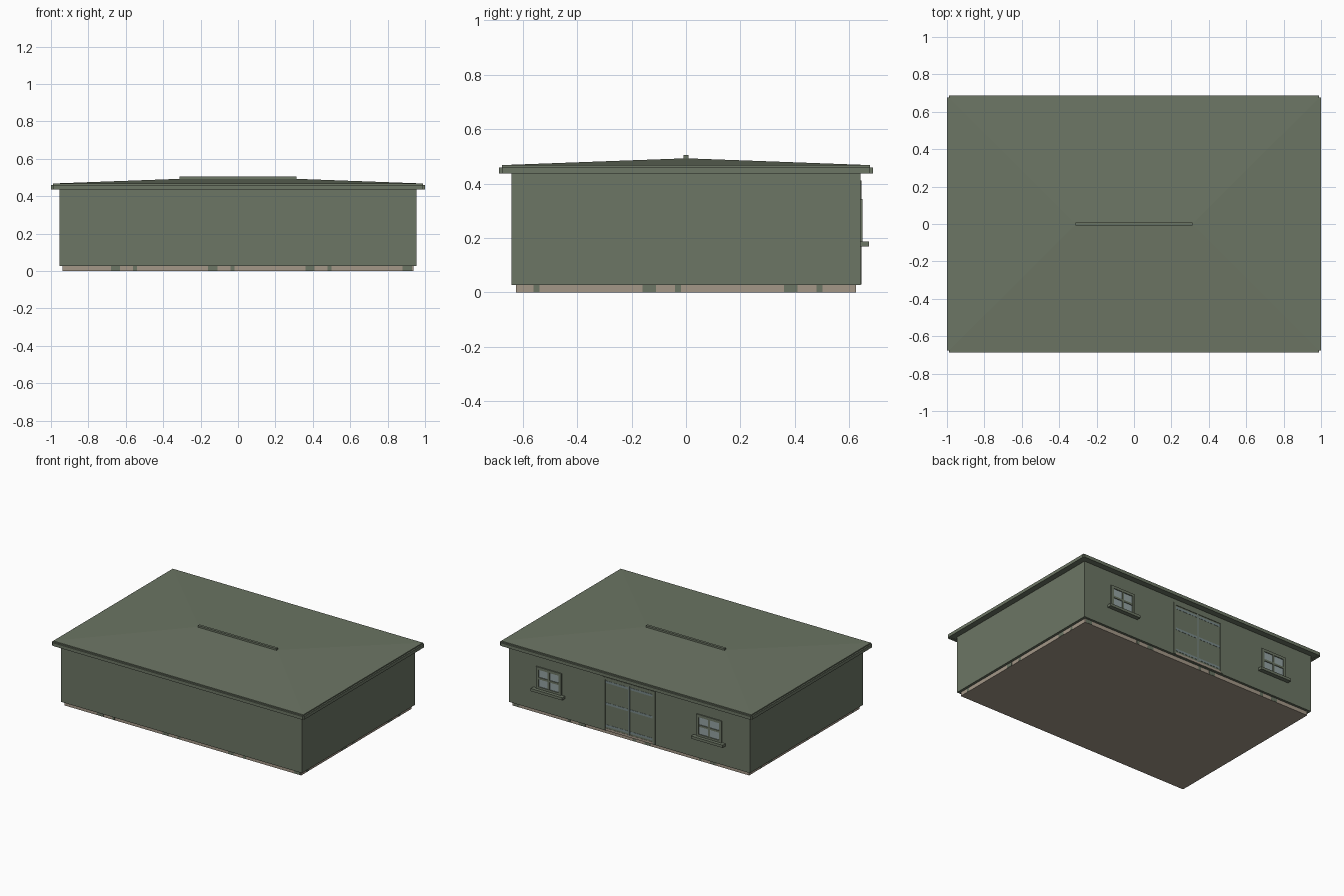
import bpy, bmesh

if "Cube" in bpy.data.objects:
    bpy.data.objects.remove(bpy.data.objects["Cube"])


def material(name, rgb):
    m = bpy.data.materials.new(name)
    m.diffuse_color = (*rgb, 1)
    m.use_nodes = True
    m.node_tree.nodes["Principled BSDF"].inputs["Base Color"].default_value = m.diffuse_color
    return m


GREEN = material("olive green", (0.150, 0.180, 0.128))
TAN = material("stone tan", (0.37, 0.31, 0.245))
GLASS = material("pale glass", (0.30, 0.37, 0.37))
STEEL = material("blue grey steel", (0.19, 0.25, 0.25))


def finish(name, bm, mat):
    bmesh.ops.recalc_face_normals(bm, faces=bm.faces)
    me = bpy.data.meshes.new(name)
    bm.to_mesh(me)
    bm.free()
    me.materials.append(mat)
    ob = bpy.data.objects.new(name, me)
    bpy.context.collection.objects.link(ob)
    return ob


def box(name, x0, x1, y0, y1, z0, z1, mat):
    bm = bmesh.new()
    bmesh.ops.create_cube(bm, size=1)
    for v in bm.verts:
        v.co = (x0 if v.co.x < 0 else x1, y0 if v.co.y < 0 else y1, z0 if v.co.z < 0 else z1)
    return finish(name, bm, mat)


# Foundation and walls
box("foundation", -0.937, 0.937, -0.624, 0.624, 0, 0.03, TAN)
box("walls", -0.955, 0.955, -0.641, 0.641, 0.028, 0.442, GREEN)

# Green patches in the foundation band, on all four sides
for base, w in ((-0.655, 0.05), (-0.55, 0.022)):
    for k in range(4):
        c = base + 0.52 * k
        if abs(c) + w / 2 < 0.937:
            for s in (-1, 1):
                y = sorted((s * 0.62, s * 0.6255))
                box("foundation_patch", c - w / 2, c + w / 2, *y, 0.001, 0.029, GREEN)
        if abs(c) + w / 2 < 0.62:
            for s in (-1, 1):
                x = sorted((s * 0.93, s * 0.9385))
                box("foundation_patch", *x, c - w / 2, c + w / 2, 0.001, 0.029, GREEN)

# Low hipped roof with a vertical edge
bm = bmesh.new()
rings = [[bm.verts.new((sx * 0.99, sy * 0.676, z)) for sx, sy in
          ((-1, -1), (1, -1), (1, 1), (-1, 1))] for z in (0.44, 0.468)]
lo, hi = rings
left, right = (bm.verts.new((x, 0, 0.493)) for x in (-0.31, 0.31))
bm.faces.new(lo)
for i in range(4):
    j = (i + 1) % 4
    bm.faces.new((lo[i], lo[j], hi[j], hi[i]))
bm.faces.new((hi[0], hi[1], right, left))
bm.faces.new((hi[1], hi[2], right))
bm.faces.new((hi[2], hi[3], left, right))
bm.faces.new((hi[3], hi[0], left))
finish("hip_roof", bm, GREEN)

# Ridge cap and fascia boards
box("ridge_cap", -0.312, 0.312, -0.009, 0.009, 0.485, 0.505, GREEN)
for s in (-1, 1):
    box("long_fascia", -0.99, 0.99, *sorted((s * 0.67, s * 0.687)), 0.437, 0.46, GREEN)
    box("short_fascia", *sorted((s * 0.982, s * 1.0)), -0.676, 0.676, 0.437, 0.46, GREEN)

# Back wall windows: glass, frame, crossbars, sill
Y = 0.64
for c in (-0.635, 0.635):
    box("window_glass", c - 0.09, c + 0.09, Y, 0.643, 0.187, 0.333, GLASS)
    for s in (-1, 1):
        box("window_jamb", *sorted((c + s * 0.08, c + s * 0.1)), Y, 0.649, 0.185, 0.343, GREEN)
    box("window_head", c - 0.1, c + 0.1, Y, 0.649, 0.324, 0.343, GREEN)
    box("window_bottom_rail", c - 0.1, c + 0.1, Y, 0.649, 0.185, 0.202, GREEN)
    box("window_mullion", c - 0.007, c + 0.007, Y, 0.648, 0.187, 0.34, GREEN)
    box("window_crossbar", c - 0.09, c + 0.09, Y, 0.648, 0.256, 0.27, GREEN)
    box("window_sill", c - 0.125, c + 0.125, Y, 0.672, 0.168, 0.187, GREEN)

# Double door: leaves, frame, steel bands and threshold
for s in (-1, 1):
    box("door_leaf", *sorted((s * 0.003, s * 0.19)), Y, 0.6425, 0.03, 0.4, GREEN)
    box("door_jamb", *sorted((s * 0.188, s * 0.206)), Y, 0.646, 0.03, 0.412, GREEN)
    for z in (0.065, 0.222, 0.378):
        box("door_band", *sorted((s * 0.008, s * 0.186)), Y, 0.644, z - 0.008, z + 0.008, STEEL)
box("door_head", -0.206, 0.206, Y, 0.646, 0.396, 0.412, GREEN)
box("door_centre_strip", -0.005, 0.005, Y, 0.6445, 0.04, 0.396, STEEL)
box("door_threshold", -0.188, 0.188, Y, 0.644, 0.03, 0.045, TAN)
